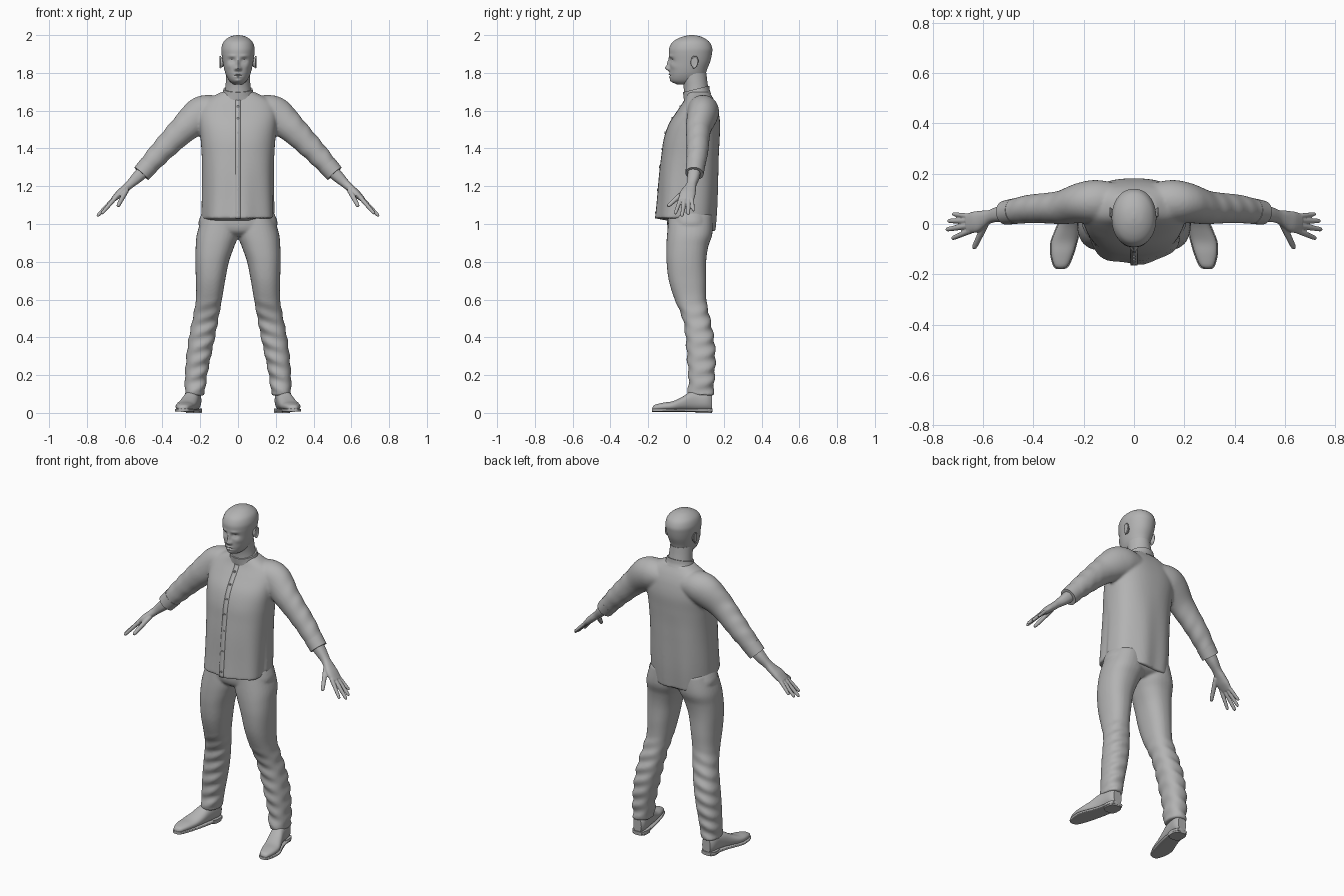
import bpy, bmesh, math
from mathutils import Vector

cube = bpy.data.objects.get("Cube")
if cube:
    bpy.data.objects.remove(cube)

grey = bpy.data.materials.new("plain grey")
grey.use_nodes = True
grey.diffuse_color = (0.45, 0.45, 0.45, 1)
grey.node_tree.nodes["Principled BSDF"].inputs["Base Color"].default_value = grey.diffuse_color

X, Y, Z = Vector((1, 0, 0)), Vector((0, 1, 0)), Vector((0, 0, 1))
SIDES = (("left", 1), ("right", -1))


def spline(keys, steps):
    """Smooth interpolation through rows of numbers."""
    rows = [keys[0], *keys, keys[-1]]
    out = []
    for p, q, r, s in zip(rows, rows[1:], rows[2:], rows[3:]):
        for i in range(steps):
            t = i / steps
            out.append([b + 0.5 * t * (c - a + t * (2 * a - 5 * b + 4 * c - d + t * (3 * (b - c) + d - a)))
                        for a, b, c, d in zip(p, q, r, s)])
    return out + [list(keys[-1])]


def tube(bm, keys, axes=None, sides=32, steps=4, power=2.0, s=1, deform=None):
    """Closed loft through keys (x, y, z, half width, half depth)."""
    rows = spline(keys, steps)
    pts = [Vector(r[:3]) for r in rows]
    rings = []
    for i, (c, row) in enumerate(zip(pts, rows)):
        if axes:
            u, v = axes
        else:
            t = (pts[min(i + 1, len(pts) - 1)] - pts[max(i - 1, 0)]).normalized()
            v = t.cross(Y).normalized()
            u = v.cross(t)
        ring = []
        for k in range(sides):
            a = math.tau * k / sides
            ca, sa = math.cos(a), math.sin(a)
            p = c + u * row[3] * math.copysign(abs(ca) ** (2 / power), ca) \
                  + v * row[4] * math.copysign(abs(sa) ** (2 / power), sa)
            if deform:
                p = deform(p)
            ring.append(bm.verts.new((p.x * s, p.y, p.z)))
        rings.append(ring)
    for r0, r1 in zip(rings, rings[1:]):
        for k in range(sides):
            j = (k + 1) % sides
            bm.faces.new((r0[k], r0[j], r1[j], r1[k]))
    bm.faces.new(rings[0])
    bm.faces.new(rings[-1])


def levels(rows):
    """Rows (z, x0, x1, y0, y1) to horizontal section keys."""
    return [((a + b) / 2, (c + d) / 2, z, (b - a) / 2, (d - c) / 2) for z, a, b, c, d in rows]


def round_levels(rows):
    return levels([(z, -w, w, a, b) for z, w, a, b in rows])


def finish(name, bm, voxel=0, smooth=4):
    bmesh.ops.recalc_face_normals(bm, faces=bm.faces)
    me = bpy.data.meshes.new(name)
    bm.to_mesh(me)
    bm.free()
    me.materials.append(grey)
    ob = bpy.data.objects.new(name, me)
    bpy.context.collection.objects.link(ob)
    if voxel:
        rm = ob.modifiers.new("blend", 'REMESH')
        rm.mode, rm.voxel_size, rm.use_smooth_shade = 'VOXEL', voxel, True
        sm = ob.modifiers.new("soften", 'SMOOTH')
        sm.factor, sm.iterations = 0.5, smooth
    else:
        bpy.ops.object.select_all(action='DESELECT')
        ob.select_set(True)
        bpy.context.view_layer.objects.active = ob
        bpy.ops.object.shade_smooth_by_angle(angle=math.radians(40))
    return ob


# Head with sculpted face: x, z, spread x, spread z, push along y
BUMPS = [(0, 1.825, .013, .013, -.021), (0, 1.85, .009, .022, -.012), (.013, 1.82, .007, .008, -.008),
         (.033, 1.866, .017, .012, .013), (.033, 1.863, .010, .006, -.006), (.033, 1.889, .02, .007, -.004),
         (0, 1.793, .018, .004, -.006), (0, 1.778, .016, .005, -.006), (0, 1.786, .02, .0025, .004),
         (0, 1.759, .016, .01, -.005), (.05, 1.835, .015, .015, -.004)]


def face(p):
    if p.y < 0.02:
        p.y += sum(d * math.exp(-((abs(p.x) - x) / sx) ** 2 - ((p.z - z) / sz) ** 2)
                   for x, z, sx, sz, d in BUMPS)
    return p


bm = bmesh.new()
tube(bm, round_levels([(1.738, .022, -.045, .04), (1.75, .038, -.07, .065), (1.765, .051, -.082, .088),
                       (1.79, .064, -.086, .102), (1.82, .073, -.087, .112), (1.86, .081, -.088, .128),
                       (1.90, .087, -.091, .137), (1.93, .088, -.089, .139), (1.96, .079, -.074, .127),
                       (1.98, .061, -.047, .104), (1.994, .036, -.01, .073), (2.0, .006, .02, .04)]),
     (X, Y), sides=144, steps=8, power=2.1, deform=face)
finish("head", bm)

bm = bmesh.new()
tube(bm, round_levels([(1.66, .075, -.01, .125), (1.72, .067, -.012, .118),
                       (1.76, .064, -.02, .112), (1.80, .062, -.035, .108)]), (X, Y), sides=40)
finish("neck", bm)

# Ears: a flat shell with a raised rim
for side, s in SIDES:
    bm = bmesh.new()
    tube(bm, [(.078, .04, 1.855, .014, .022), (.09, .043, 1.856, .019, .028), (.094, .044, 1.856, .016, .024)],
         (Y, Z), s=s)
    n = 9
    rim = [(.094, .043 + .019 * math.sin(a) + .004 * math.cos(a), 1.857 + .031 * math.cos(a), .004, .004)
           for a in (-.9 + i * 4.2 / n for i in range(n + 1))]
    for a, b in zip(rim, rim[1:]):
        tube(bm, [a, b], (X, (Vector(b[:3]) - Vector(a[:3])).normalized().cross(X)), sides=10, steps=1, s=s)
    finish(side + "_ear", bm, 0.0025, 3)

# Shirt body with sleeves, soft folds and a hem that drops at the back
TORSO = round_levels([(1.03, .193, -.163, .157), (1.13, .192, -.153, .167), (1.26, .19, -.142, .172),
                      (1.36, .192, -.13, .174), (1.45, .198, -.117, .178), (1.53, .206, -.09, .181),
                      (1.60, .206, -.045, .17), (1.65, .18, -.012, .152), (1.685, .115, .003, .132),
                      (1.70, .085, .008, .124)])


def drape(p):
    t = max(0, min(1, (1.42 - p.z) / .39))
    a = math.atan2(p.y, p.x)
    f = 1 + .03 * t * (math.cos(7 * (a + 1.4)) - .8)
    back = max(0, min(1, p.y / .15))
    drop = .07 * back * max(0, (1.25 - p.z) / .22)
    return Vector((p.x * (f if p.y < 0 else 1), p.y * f, p.z - drop))


SLEEVE = [(.08, .09, 1.60, .075, .07), (.15, .09, 1.595, .085, .09), (.205, .085, 1.572, .08, .095),
          (.28, .067, 1.51, .068, .077), (.345, .063, 1.447, .061, .067), (.41, .06, 1.38, .057, .06),
          (.46, .053, 1.325, .052, .054), (.505, .046, 1.273, .046, .048)]


def sleeve_fold(p):
    w = max(0, min(1, (p.x - .25) / .1))
    p.z += .003 * w * math.sin(70 * (p.x - .6 * p.z) + 25 * p.y)
    return p


bm = bmesh.new()
tube(bm, TORSO, (X, Y), sides=80, steps=5, power=2.4, deform=drape)
for side, s in SIDES:
    tube(bm, SLEEVE, steps=6, s=s, deform=sleeve_fold)
finish("shirt", bm, 0.008, 5)

# Cuffs
for side, s in SIDES:
    bm = bmesh.new()
    tube(bm, [(.472, .051, 1.311, .051, .053), (.511, .045, 1.267, .048, .050)], s=s, steps=2)
    finish(side + "_cuff", bm)

# Collar
def tilt(p):
    p.z += (p.y - .055) * .25
    return p


bm = bmesh.new()
tube(bm, round_levels([(1.668, .1, -.01, .134), (1.69, .083, -.013, .126), (1.715, .077, -.016, .123)]),
     (X, Y), sides=40, deform=tilt)
finish("collar", bm)

# Button placket and buttons down the front
front = [(r[1] - r[4], r[2]) for r in spline(TORSO, 5)]
bm = bmesh.new()
pairs = [[bm.verts.new((x, y - .001, z)) for x in (-.014, .014)] for y, z in front]
for a, b in zip(pairs, pairs[1:]):
    bm.faces.new((a[0], a[1], b[1], b[0]))
placket = finish("button_placket", bm)
thick = placket.modifiers.new("thickness", 'SOLIDIFY')
thick.thickness = 0.005

bm = bmesh.new()
for y, z in front[2:-6:5]:
    tube(bm, [(0, y + .003, z, .006, .006), (0, y - .005, z, .006, .006)], (X, Z), sides=12, steps=1)
finish("buttons", bm)

# Trousers: two legs blended into the hips
LEG = levels([(.092, .178, .28, .006, .145), (.14, .172, .282, .012, .148), (.2, .163, .281, .013, .152),
              (.3, .143, .273, .005, .156), (.4, .122, .26, -.002, .147), (.5, .103, .24, -.018, .127),
              (.6, .085, .223, -.06, .108), (.7, .068, .223, -.091, .107), (.8, .048, .226, -.103, .107),
              (.88, .02, .224, -.104, .118), (.95, -.005, .217, -.1, .14), (1.05, -.005, .185, -.09, .14)])


def wrinkle(p):
    w = max(0, min(1, (.62 - p.z) / .12))
    d = .0045 * w * math.sin(85 * p.z + 30 * p.x - 14 * p.y)
    return p + Vector((d * .6, d, 0))


bm = bmesh.new()
tube(bm, round_levels([(.935, .07, -.06, .09), (.96, .16, -.09, .135), (1.0, .21, -.1, .147),
                       (1.08, .18, -.1, .135)]), (X, Y), sides=48, power=2.3)
for side, s in SIDES:
    tube(bm, LEG, (X, Y), steps=8, power=2.3, s=s, deform=wrinkle)
finish("trousers", bm, 0.007, 4)

# Hands: wrist and palm, then fingers (base point, tip point, thickness)
PALM = [(.48, .046, 1.30, .036, .036), (.53, .04, 1.25, .032, .031), (.57, .03, 1.212, .026, .023),
        (.60, .02, 1.185, .034, .021), (.63, .008, 1.158, .042, .02), (.662, .003, 1.128, .038, .013)]
FINGERS = [((.65, .03, 1.14), (.722, .04, 1.068), .0095), ((.655, .013, 1.135), (.74, .012, 1.048), .0105),
           ((.655, -.007, 1.135), (.747, -.022, 1.04), .011), ((.648, -.026, 1.14), (.724, -.058, 1.052), .0105),
           ((.59, -.0, 1.18), (.637, -.098, 1.092), .0125)]
for side, s in SIDES:
    bm = bmesh.new()
    tube(bm, PALM, s=s, power=2.3)
    for base, tip, r in FINGERS:
        a, b = Vector(base), Vector(tip)
        tube(bm, [(*a.lerp(b, t), r * k, r * k)
                  for t, k in ((0, 1.15), (.5, 1), (.88, .85), (.97, .6), (1, .2))], sides=16, s=s)
    finish(side + "_hand", bm, 0.0035, 3)

# Shoes: section rows (y, centre x, half width, top z)
SHOE = [(-.177, .292, .01, .03), (-.165, .29, .027, .043), (-.12, .286, .043, .054), (-.07, .278, .05, .062),
        (-.02, .262, .047, .085), (.02, .25, .043, .11), (.06, .241, .041, .12), (.11, .234, .04, .12),
        (.137, .232, .027, .105)]
for side, s in SIDES:
    bm = bmesh.new()
    tube(bm, [(x, y, (h + .012) / 2, w, (h - .012) / 2) for y, x, w, h in SHOE], (X, Z), s=s, power=2.3)
    finish(side + "_shoe", bm)
    bm = bmesh.new()
    tube(bm, [(x, y * 1.015, .014, w + .004, .008) for y, x, w, h in SHOE], (X, Z), s=s, power=5)
    finish(side + "_sole", bm)
    bm = bmesh.new()
    tube(bm, levels([(0, .192, .274, .05, .138), (.024, .19, .278, .045, .141)]), (X, Y), s=s, steps=1, power=3)
    finish(side + "_heel", bm)
